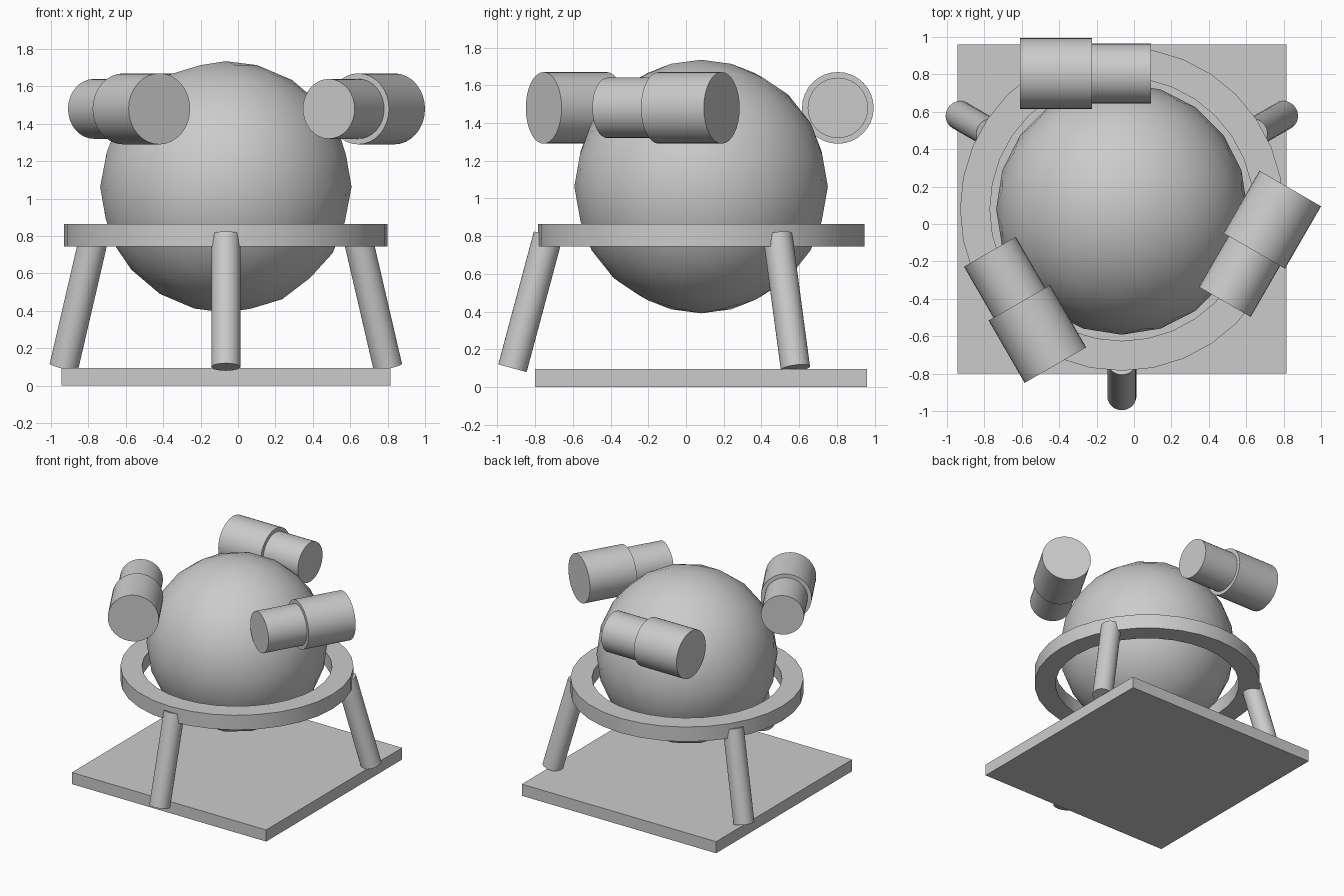
import bpy
import bmesh
from math import radians, pi
from mathutils import Matrix, Vector

cube = bpy.data.objects.get("Cube")
if cube:
    bpy.data.objects.remove(cube)

CENTRE = Vector((-0.065, 0.08, 0))

grey = bpy.data.materials.new("plain grey")
grey.use_nodes = True
grey.diffuse_color = (0.6, 0.6, 0.6, 1)
grey.node_tree.nodes["Principled BSDF"].inputs["Base Color"].default_value = (0.6, 0.6, 0.6, 1)


def finish(name, bm, smooth=True):
    """Turn a bmesh built around the origin into a centred object."""
    bmesh.ops.recalc_face_normals(bm, faces=bm.faces)
    bmesh.ops.translate(bm, verts=bm.verts, vec=CENTRE)
    mesh = bpy.data.meshes.new(name)
    bm.to_mesh(mesh)
    bm.free()
    mesh.materials.append(grey)
    obj = bpy.data.objects.new(name, mesh)
    bpy.context.collection.objects.link(obj)
    if smooth:
        bpy.ops.object.select_all(action="DESELECT")
        obj.select_set(True)
        bpy.context.view_layer.objects.active = obj
        bpy.ops.object.shade_smooth_by_angle(angle=radians(35))
    return obj


def lathe(name, profile, matrix=Matrix(), closed=False, steps=32):
    """Spin a (radius, height) profile about z, then place it."""
    bm = bmesh.new()
    verts = [bm.verts.new((r, 0, z)) for r, z in profile]
    pairs = list(zip(verts, verts[1:]))
    if closed:
        pairs.append((verts[-1], verts[0]))
    edges = [bm.edges.new(p) for p in pairs]
    bmesh.ops.spin(bm, geom=verts + edges, axis=(0, 0, 1), cent=(0, 0, 0),
                   angle=2 * pi, steps=steps)
    bmesh.ops.remove_doubles(bm, verts=bm.verts, dist=0.0005)
    bmesh.ops.transform(bm, matrix=matrix, verts=bm.verts)
    return finish(name, bm)


# Square base plate
bm = bmesh.new()
bmesh.ops.create_cube(bm, size=1, matrix=Matrix.Translation((0, 0, 0.0475))
                      @ Matrix.Diagonal((1.76, 1.76, 0.095, 1)))
finish("base_plate", bm, smooth=False)

# Central ball
bm = bmesh.new()
bmesh.ops.create_icosphere(bm, subdivisions=3, radius=0.672,
                           matrix=Matrix.Translation((0, 0, 1.063)))
finish("ball", bm)

# Flat support ring
lathe("support_ring", [(0.705, 0.745), (0.865, 0.745), (0.865, 0.865), (0.705, 0.865)],
      closed=True)

# Three splayed legs and three stepped pods, evenly spaced
leg_profile = [(0, 0), (0.078, 0), (0.078, 0.73), (0, 0.73)]
pod_profile = [(0, -0.545), (0.19, -0.545), (0.19, -0.16), (0.16, -0.16), (0.16, 0.155), (0, 0.155)]
for i, (leg, pod) in enumerate([("front", "back"), ("left", "right"), ("right", "left")]):
    turn = Matrix.Rotation(i * 2 * pi / 3, 4, "Z")
    lathe(leg + "_leg", leg_profile,
          turn @ Matrix.Translation((0, -1.0, 0.1)) @ Matrix.Rotation(radians(-15), 4, "X"))
    lathe(pod + "_pod", pod_profile,
          turn @ Matrix.Translation((0, 0.725, 1.48)) @ Matrix.Rotation(pi / 2, 4, "Y"))
